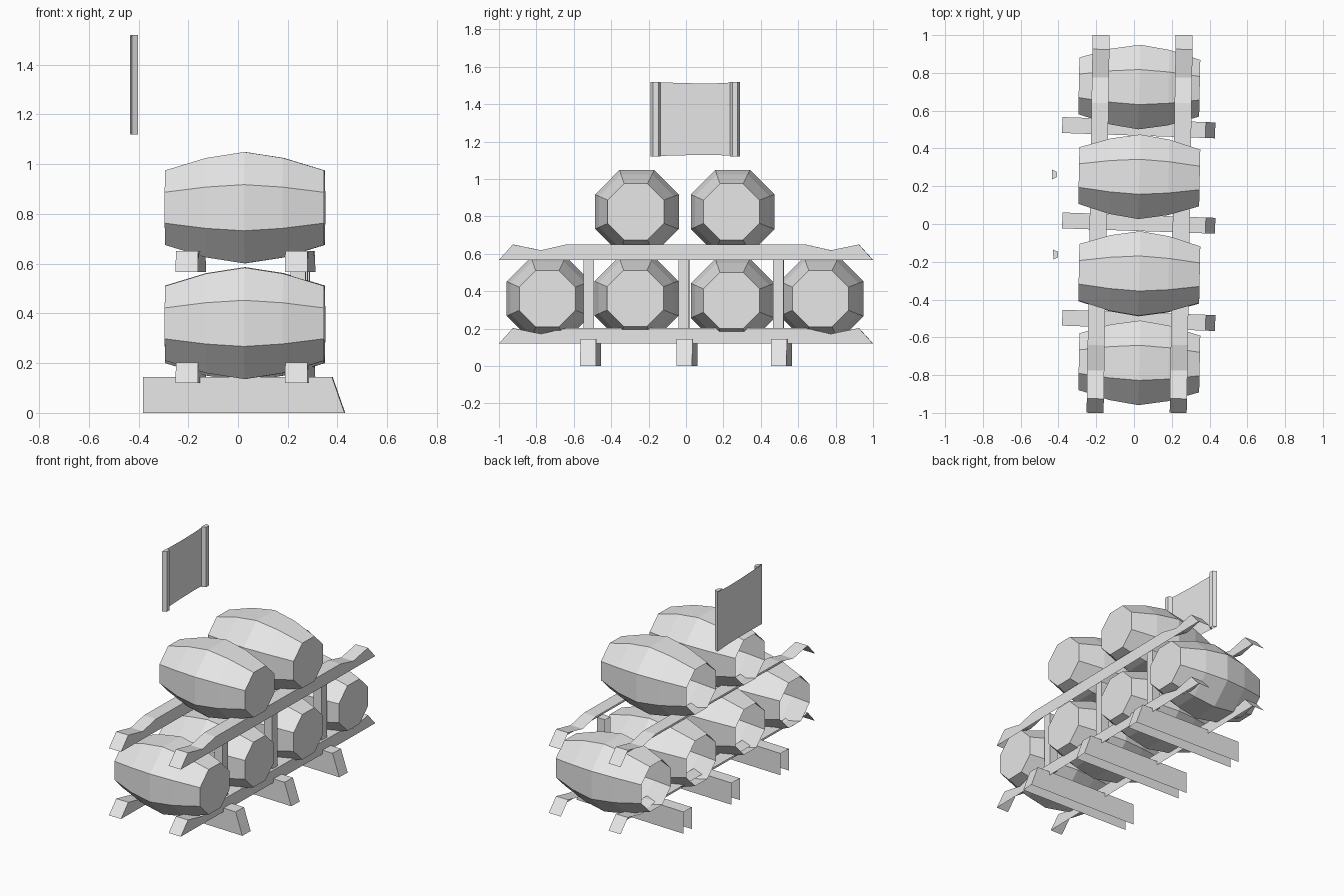
import bpy, bmesh, math

if "Cube" in bpy.data.objects:
    bpy.data.objects.remove(bpy.data.objects["Cube"], do_unlink=True)

grey = bpy.data.materials.new("plain_grey")
grey.use_nodes = True
grey.diffuse_color = (0.8, 0.8, 0.8, 1)
grey.node_tree.nodes["Principled BSDF"].inputs["Base Color"].default_value = grey.diffuse_color


def loft(name, rings, closed=False, cap=True, shift=(0, 0, 0), yaw=0.0):
    """Skin rings of equal point count, capping only the last one."""
    bm = bmesh.new()
    rows = [[bm.verts.new(p) for p in ring] for ring in rings]
    n = len(rows[0])
    for a, b in zip(rows, rows[1:]):
        for i in range(n if closed else n - 1):
            j = (i + 1) % n
            bm.faces.new((a[i], b[i], b[j], a[j]))
    if cap:
        bm.faces.new(rows[-1][::-1])
    mesh = bpy.data.meshes.new(name)
    bm.to_mesh(mesh)
    bm.free()
    mesh.materials.append(grey)
    obj = bpy.data.objects.new(name, mesh)
    obj.location = shift
    obj.rotation_euler.z = yaw
    bpy.context.collection.objects.link(obj)
    return obj


def across(section, x0, x1):
    return [[(x, y, z) for y, z in section] for x in (x0, x1)]


# Barrels: bulged octagons, open at one end
def barrel(name, y, z):
    rings = []
    for x, apothem in ((-0.32, 0.15), (-0.155, 0.2), (0, 0.224), (0.155, 0.2), (0.32, 0.15)):
        r = apothem / math.cos(math.pi / 8)
        angles = [math.pi / 8 - i * math.pi / 4 for i in range(8)]
        rings.append([(x, r * math.cos(a), r * math.sin(a)) for a in angles])
    loft(name, rings, closed=True, shift=(0.028, y, z), yaw=-0.02)


for i, (y, z) in enumerate(((-0.735, 0.36), (-0.265, 0.362), (0.25, 0.35), (0.725, 0.36))):
    barrel(f"lower_barrel_{i + 1}", y, z)
for i, y in enumerate((-0.262, 0.25)):
    barrel(f"upper_barrel_{i + 1}", y, 0.825)

# Long rails with notched ends, open underneath
half = [(1, 0), (0.925, 0.083), (0.775, 0.052), (0.64, 0.083)]
rail_section = [(-y, z) for y, z in half] + half[::-1]
for level, z in (("lower", 0.12), ("upper", 0.567)):
    for side, x in (("right", -0.19), ("left", 0.25)):
        loft(f"{level}_rail_{side}", across(rail_section, -0.045, 0.045),
             shift=(x, 0, z), yaw=-0.016)

# Feet with one sloping end
for i, y in enumerate((-0.51, 0.005, 0.51)):
    foot = [(-0.042, 0), (-0.042, 0.145), (0.042, 0.145), (0.042, 0)]
    rings = across(foot, -0.4, 0.4)
    rings[1] = [(0.41 - 0.35 * pz, py, pz) for _, py, pz in rings[1]]
    loft(f"foot_{i + 1}", rings, shift=(0.02, y, 0), yaw=-0.035)

# Uprights between the two rail levels
for i, y in enumerate((-0.52, -0.01, 0.495)):
    post = [(-0.028, 0.18), (-0.028, 0.58), (0.028, 0.58), (0.028, 0.18)]
    loft(f"upright_{i + 1}", across(post, -0.03, 0.03), closed=True,
         shift=(0.25 + 0.016 * y, y, 0), yaw=-0.03)

# Hanging panel with a trapezoid strip down each edge
sheet = [(0.24, 0.0), (0.12, 0.006), (-0.02, 0.006), (-0.24, 0.0)]
loft("panel_sheet", [[(0, y, 1.122 + s) for y, s in sheet],
                     [(0, y, 1.518 - s) for y, s in sheet]],
     cap=False, shift=(-0.431, 0.05, 0), yaw=0.016)
for name, y in (("front", -0.212), ("back", 0.212)):
    strip = [(0, 0.027), (0.026, 0.014), (0.026, -0.014), (0, -0.027)]
    loft(f"panel_strip_{name}", [[(px, py, z) for px, py in strip] for z in (1.12, 1.52)],
         shift=(-0.431 - 0.016 * y, 0.05 + y, 0), yaw=0.016)
